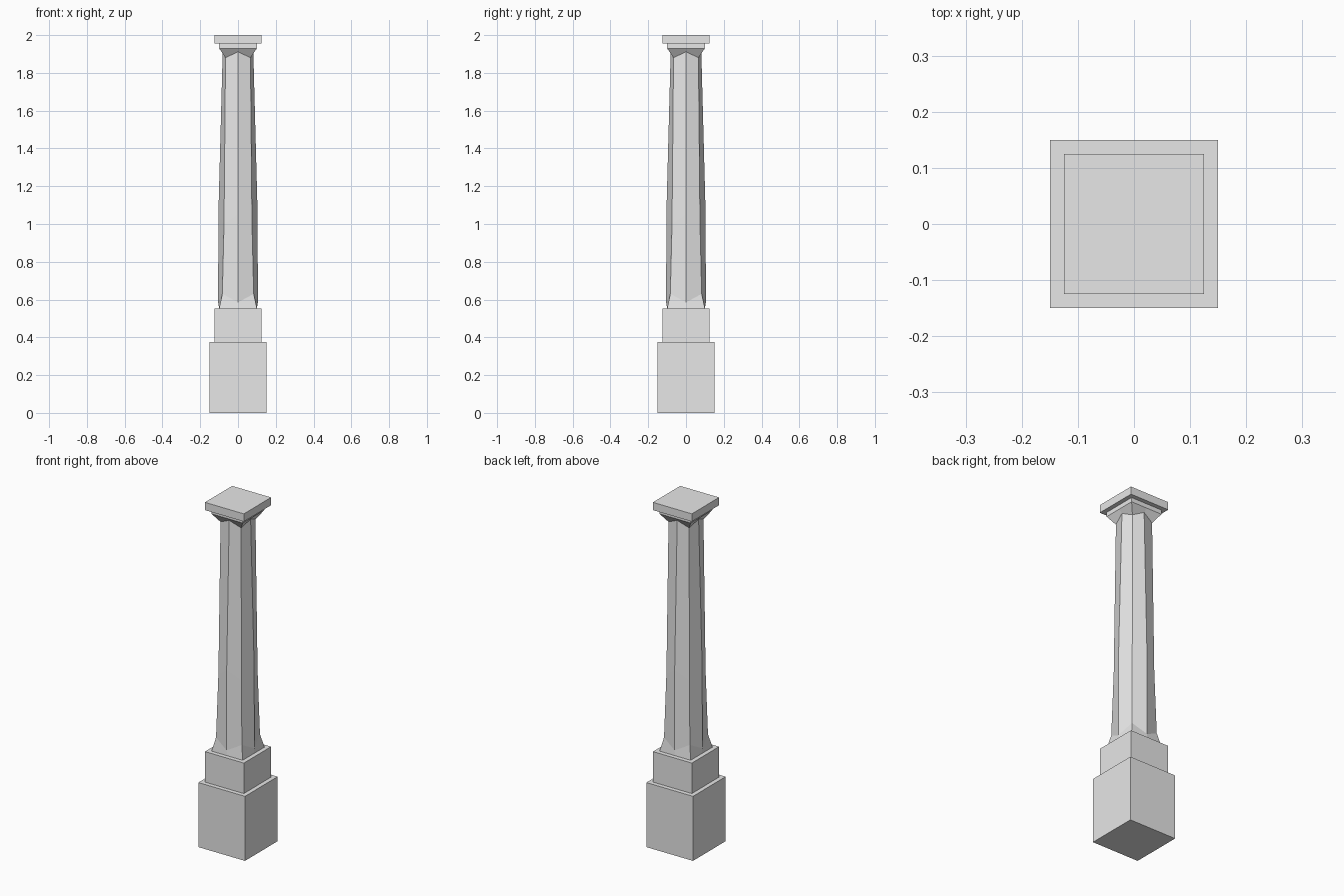
import bpy
import bmesh

cube = bpy.data.objects.get("Cube")
if cube:
    bpy.data.objects.remove(cube, do_unlink=True)

stone = bpy.data.materials.new("pale_stone")
stone.use_nodes = True
COLOUR = (0.8, 0.8, 0.8, 1)
stone.diffuse_color = COLOUR
stone.node_tree.nodes["Principled BSDF"].inputs["Base Color"].default_value = COLOUR


def add_object(name, bm):
    bmesh.ops.recalc_face_normals(bm, faces=bm.faces)
    mesh = bpy.data.meshes.new(name)
    bm.to_mesh(mesh)
    bm.free()
    mesh.materials.append(stone)
    obj = bpy.data.objects.new(name, mesh)
    bpy.context.collection.objects.link(obj)
    return obj


def block(name, half, bottom, top):
    bm = bmesh.new()
    bmesh.ops.create_cube(bm, size=1)
    for v in bm.verts:
        v.co.x *= 2 * half
        v.co.y *= 2 * half
        v.co.z = top if v.co.z > 0 else bottom
    return add_object(name, bm)


# Eight directions: square corners alternate with side middles
DIRECTIONS = [(1, 0), (1, 1), (0, 1), (-1, 1), (-1, 0), (-1, -1), (0, -1), (1, -1)]


def shaft(name, rings):
    """Loft rings of (corner half width, corner z, middle half width, middle z)."""
    bm = bmesh.new()
    loops = []
    for corner, corner_z, middle, middle_z in rings:
        loop = []
        for x, y in DIRECTIONS:
            size, z = (corner, corner_z) if x and y else (middle, middle_z)
            loop.append(bm.verts.new((x * size, y * size, z)))
        loops.append(loop)
    for low, high in zip(loops, loops[1:]):
        for i in range(8):
            j = (i + 1) % 8
            bm.faces.new((low[i], low[j], high[j], high[i]))
    bm.faces.new(loops[0])
    bm.faces.new(loops[-1])
    return add_object(name, bm)


# Stepped pedestal
block("base_block", 0.15, 0, 0.375)
block("plinth", 0.125, 0.375, 0.552)

# Tapered eight-sided shaft that turns square at the foot and neck
shaft("shaft", [
    (0.100, 0.552, 0.100, 0.552),
    (0.083, 0.63, 0.105, 0.585),
    (0.074, 1.00, 0.104, 1.05),
    (0.066, 1.88, 0.081, 1.912),
    (0.100, 1.93, 0.100, 1.93),
])

# Capital
block("neck_slab", 0.10, 1.93, 1.955)
block("capital_slab", 0.125, 1.955, 2.0)
